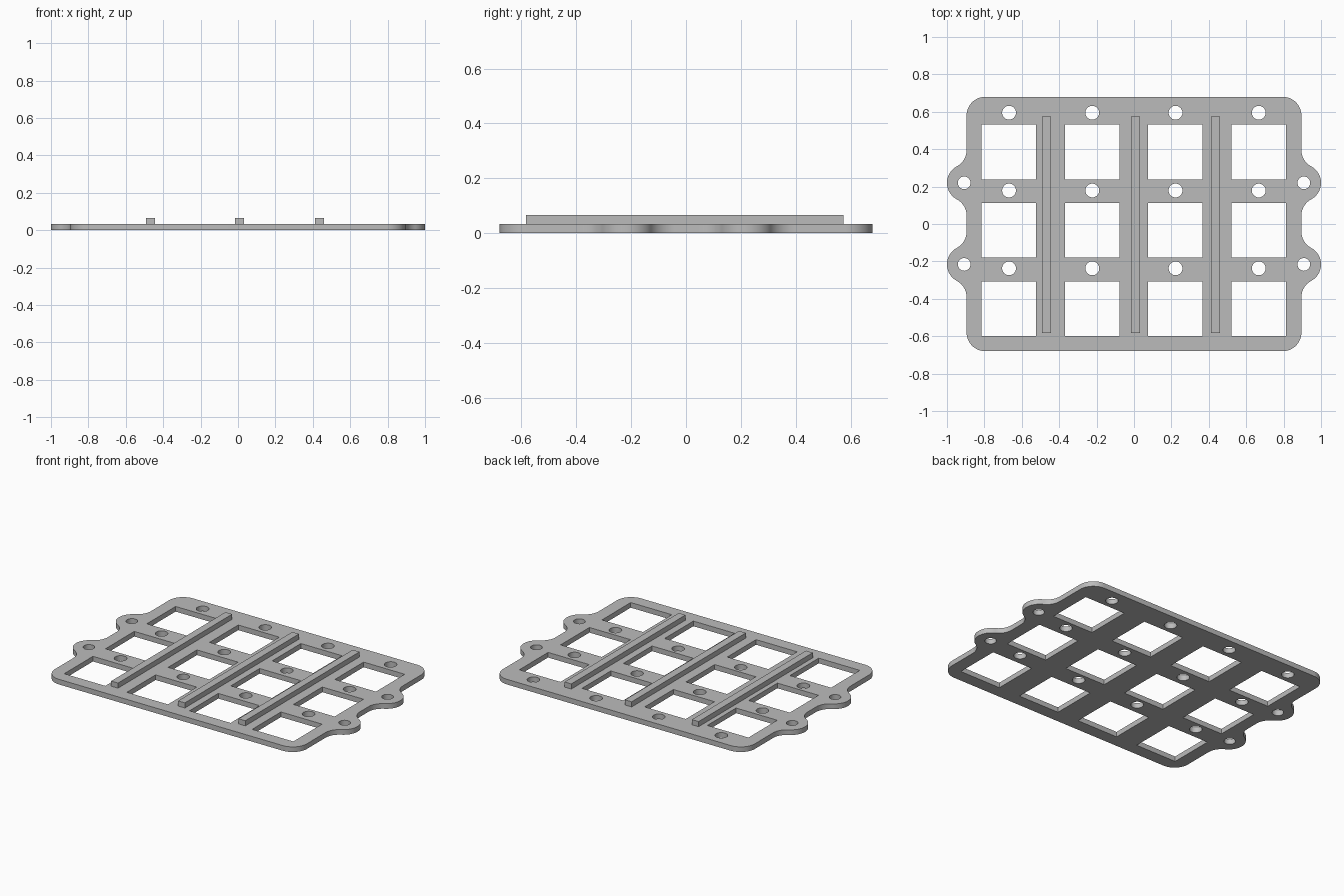
import bpy, bmesh
from math import sin, cos, pi, atan2, radians

if "Cube" in bpy.data.objects:
    bpy.data.objects.remove(bpy.data.objects["Cube"], do_unlink=True)

HALF_X, HALF_Y = 0.895, 0.68
THICK, RIB_TOP = 0.033, 0.066
R = 0.1
TAB_Y = (-0.216, 0.22)
TAB_X = 0.9

grey = bpy.data.materials.new("plain grey")
grey.use_nodes = True
colour = (0.5, 0.5, 0.5, 1)
grey.diffuse_color = colour
grey.node_tree.nodes["Principled BSDF"].inputs["Base Color"].default_value = colour


def arc(cx, cy, r, a0, a1, n=14):
    return [(cx + r * cos(a0 + (a1 - a0) * i / n),
             cy + r * sin(a0 + (a1 - a0) * i / n)) for i in range(n + 1)]


def circle(cx, cy, r):
    return arc(cx, cy, r, 0, 2 * pi, 32)[:-1]


def rectangle(x0, x1, y0, y1):
    return [(x0, y0), (x1, y0), (x1, y1), (x0, y1)]


def square(cx, cy, h):
    return rectangle(cx - h, cx + h, cy - h, cy + h)


def extruded(name, loops, z0, z1):
    """Fill the first loop, leave the other loops open, and extrude."""
    bm = bmesh.new()
    edges = []
    for loop in loops:
        vs = [bm.verts.new((x, y, z0)) for x, y in loop]
        edges += [bm.edges.new((a, b)) for a, b in zip(vs, vs[1:] + vs[:1])]
    bmesh.ops.triangle_fill(bm, use_beauty=True, use_dissolve=False, edges=edges)
    top = bmesh.ops.extrude_face_region(bm, geom=bm.faces[:], use_keep_orig=True)
    verts = [g for g in top["geom"] if isinstance(g, bmesh.types.BMVert)]
    bmesh.ops.translate(bm, verts=verts, vec=(0, 0, z1 - z0))
    bmesh.ops.recalc_face_normals(bm, faces=bm.faces[:])
    mesh = bpy.data.meshes.new(name)
    bm.to_mesh(mesh)
    bm.free()
    mesh.materials.append(grey)
    obj = bpy.data.objects.new(name, mesh)
    bpy.context.collection.objects.link(obj)
    return obj


# Right-hand edge, bottom to top: corner, two tabs with filleted necks, corner
edge = arc(HALF_X - R, -HALF_Y + R, R, -pi / 2, 0)
neck_x = HALF_X + R
neck_dy = ((2 * R) ** 2 - (neck_x - TAB_X) ** 2) ** 0.5
lean = atan2(neck_dy, neck_x - TAB_X)
for ty in TAB_Y:
    edge += arc(neck_x, ty - neck_dy, R, pi, pi - lean)
    edge += arc(TAB_X, ty, R, -lean, lean, 24)[1:-1]
    edge += arc(neck_x, ty + neck_dy, R, pi + lean, pi)
edge += arc(HALF_X - R, HALF_Y - R, R, 0, pi / 2)
outline = edge + [(-x, y) for x, y in reversed(edge)]

# Square windows, round holes beside them, and tab holes
columns = (-0.669, -0.224, 0.221, 0.666)
windows = [square(x, y, 0.146) for x in columns for y in (-0.453, -0.034, 0.385)]
holes = [circle(x + 0.001, y, 0.037) for x in columns for y in (-0.237, 0.179, 0.595)]
tab_holes = [circle(s * 0.908, y, 0.034) for s in (-1, 1) for y in TAB_Y]
plate = extruded("plate", [outline] + windows + holes + tab_holes, 0, THICK)

# Raised ribs between the columns
for name, x in (("right_rib", -0.468), ("middle_rib", 0.007), ("left_rib", 0.436)):
    extruded(name, [rectangle(x - 0.024, x + 0.024, -0.583, 0.575)], THICK, RIB_TOP)

# Smooth the curved walls, keep the rims sharp
bpy.ops.object.select_all(action="DESELECT")
plate.select_set(True)
bpy.context.view_layer.objects.active = plate
bpy.ops.object.shade_smooth_by_angle(angle=radians(30))
